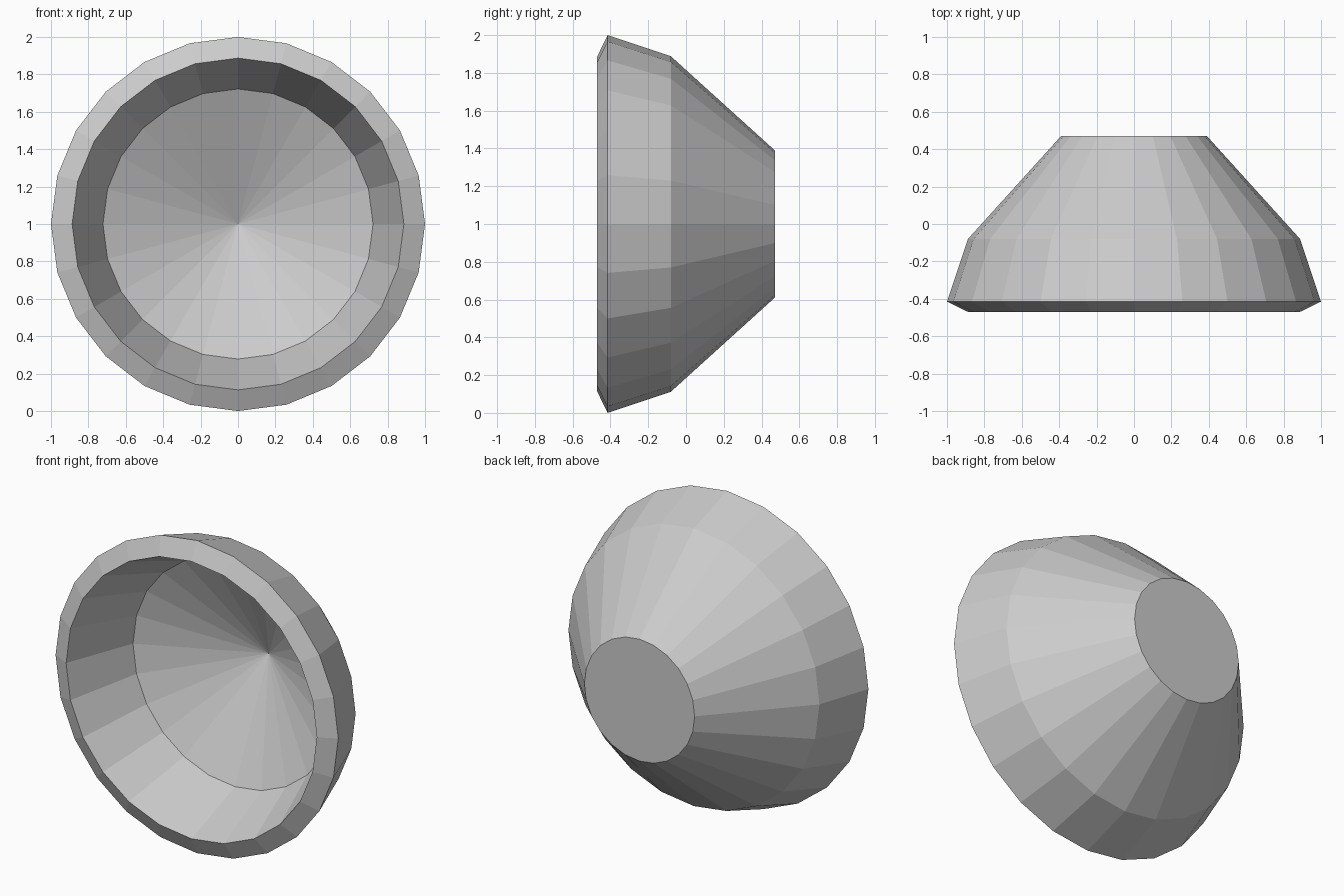
import bpy, bmesh
from math import sin, cos, tau

if "Cube" in bpy.data.objects:
    bpy.data.objects.remove(bpy.data.objects["Cube"])

SIDES = 24
CENTRE_Z = 1.0

# (radius, y) from the hollow's apex, over the rim, to the flat back
APEX_Y = 0.31
PROFILE = [(0.722, -0.03), (0.887, -0.47), (1.0, -0.415), (0.888, -0.08), (0.39, 0.47)]

bm = bmesh.new()

# Rings of the lathed shell, with a vertex at the very top
rings = [[bm.verts.new((r * sin(tau * i / SIDES), y, CENTRE_Z + r * cos(tau * i / SIDES)))
          for i in range(SIDES)] for r, y in PROFILE]
apex = bm.verts.new((0, APEX_Y, CENTRE_Z))

for i in range(SIDES):
    j = (i + 1) % SIDES
    # Conical hollow
    bm.faces.new((apex, rings[0][i], rings[0][j]))
    # Inner wall, rim and outer walls
    for a, b in zip(rings, rings[1:]):
        bm.faces.new((a[i], b[i], b[j], a[j]))

# Flat back
bm.faces.new(rings[-1])
bmesh.ops.recalc_face_normals(bm, faces=bm.faces)

mesh = bpy.data.meshes.new("lamp_bowl")
bm.to_mesh(mesh)
bm.free()
bowl = bpy.data.objects.new("lamp_bowl", mesh)
bpy.context.collection.objects.link(bowl)
